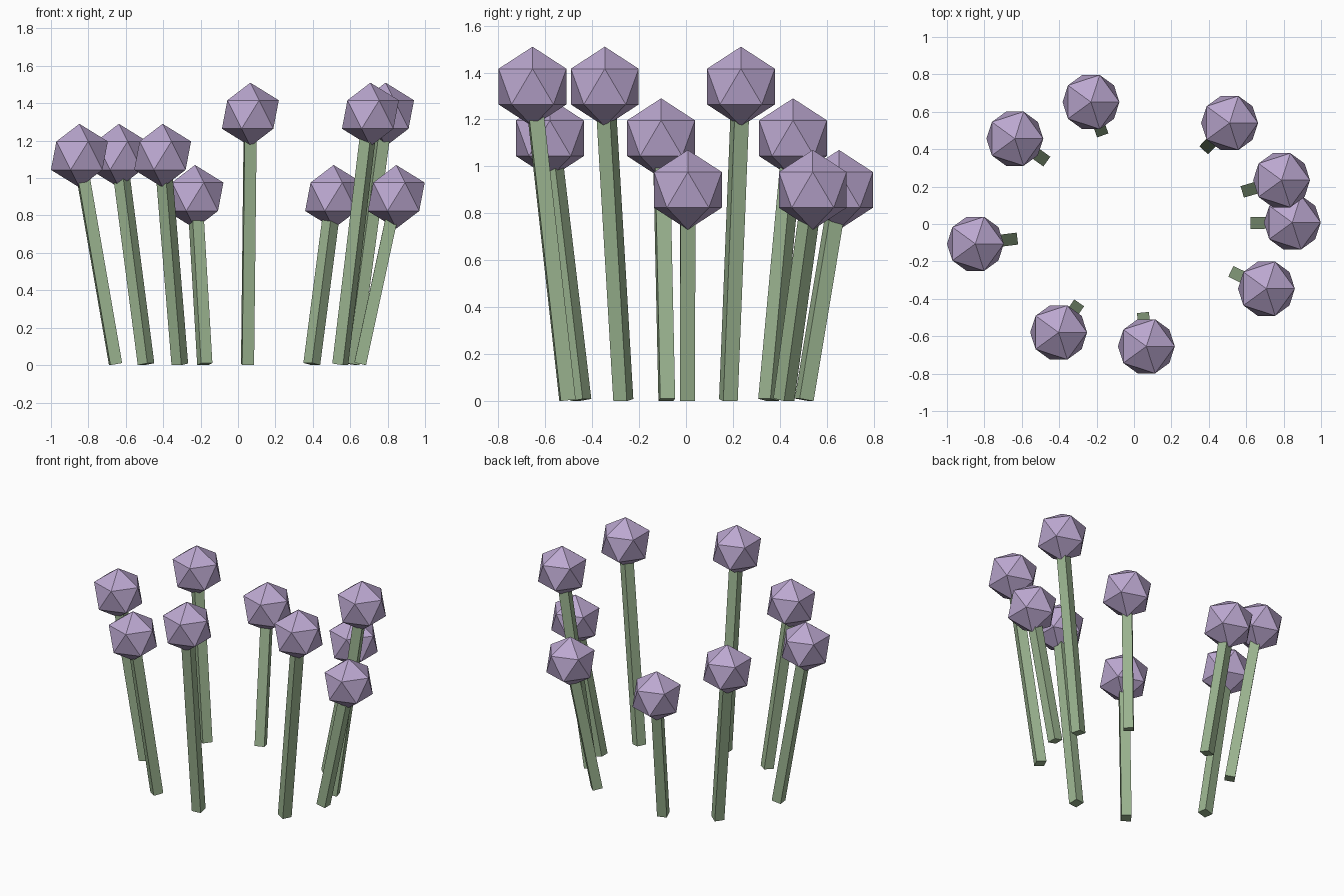
import bpy, math
from mathutils import Matrix, Vector

if "Cube" in bpy.data.objects:
    bpy.data.objects.remove(bpy.data.objects["Cube"])

HEAD_R = 0.17      # icosahedron radius
STEM_W = 0.064     # square stem width
BASE_RATIO = 0.772 # stem foot sits closer to the centre than the head


def material(name, color):
    m = bpy.data.materials.new(name)
    m.diffuse_color = (*color, 1)
    m.use_nodes = True
    m.node_tree.nodes["Principled BSDF"].inputs["Base Color"].default_value = m.diffuse_color
    return m


green = material("stem_green", (0.33, 0.46, 0.28))
lilac = material("bloom_lilac", (0.50, 0.39, 0.63))


def stem(foot, top, index):
    # square bar leaning outwards, one side facing the ring centre
    axis = (top - foot).normalized()
    side = Vector((0, 0, 1)).cross(axis).normalized()
    out = side.cross(axis)
    rot = Matrix((out, side, axis)).transposed()
    if rot.determinant() < 0:
        rot = Matrix((-out, side, axis)).transposed()
    bpy.ops.mesh.primitive_cube_add(size=1)
    ob = bpy.context.object
    ob.name = f"stem_{index}"
    ob.matrix_world = (Matrix.Translation((foot + top) / 2) @ rot.to_4x4()
                       @ Matrix.Diagonal((STEM_W, STEM_W, (top - foot).length, 1)))
    ob.data.materials.append(green)


def bloom(center, index):
    # flat-faced icosahedron head
    bpy.ops.mesh.primitive_ico_sphere_add(subdivisions=1, radius=HEAD_R, location=center)
    ob = bpy.context.object
    ob.name = f"bloom_{index}"
    ob.data.materials.append(lilac)


# three groups of three flowers: short, medium and tall
groups = {
    0.90: [(0.846, 0.008), (0.511, 0.54), (-0.23, 0.652)],
    1.12: [(-0.637, 0.456), (-0.848, -0.106), (-0.403, -0.58)],
    1.34: [(0.066, -0.654), (0.708, -0.346), (0.789, 0.234)],
}

index = 1
for height, spots in groups.items():
    for x, y in spots:
        head = Vector((x, y, height))
        lean = math.atan2(math.hypot(x, y) * (1 - BASE_RATIO), height)
        foot = Vector((x * BASE_RATIO, y * BASE_RATIO, STEM_W / 2 * math.sin(lean)))
        stem(foot, head, index)
        bloom(head, index)
        index += 1
